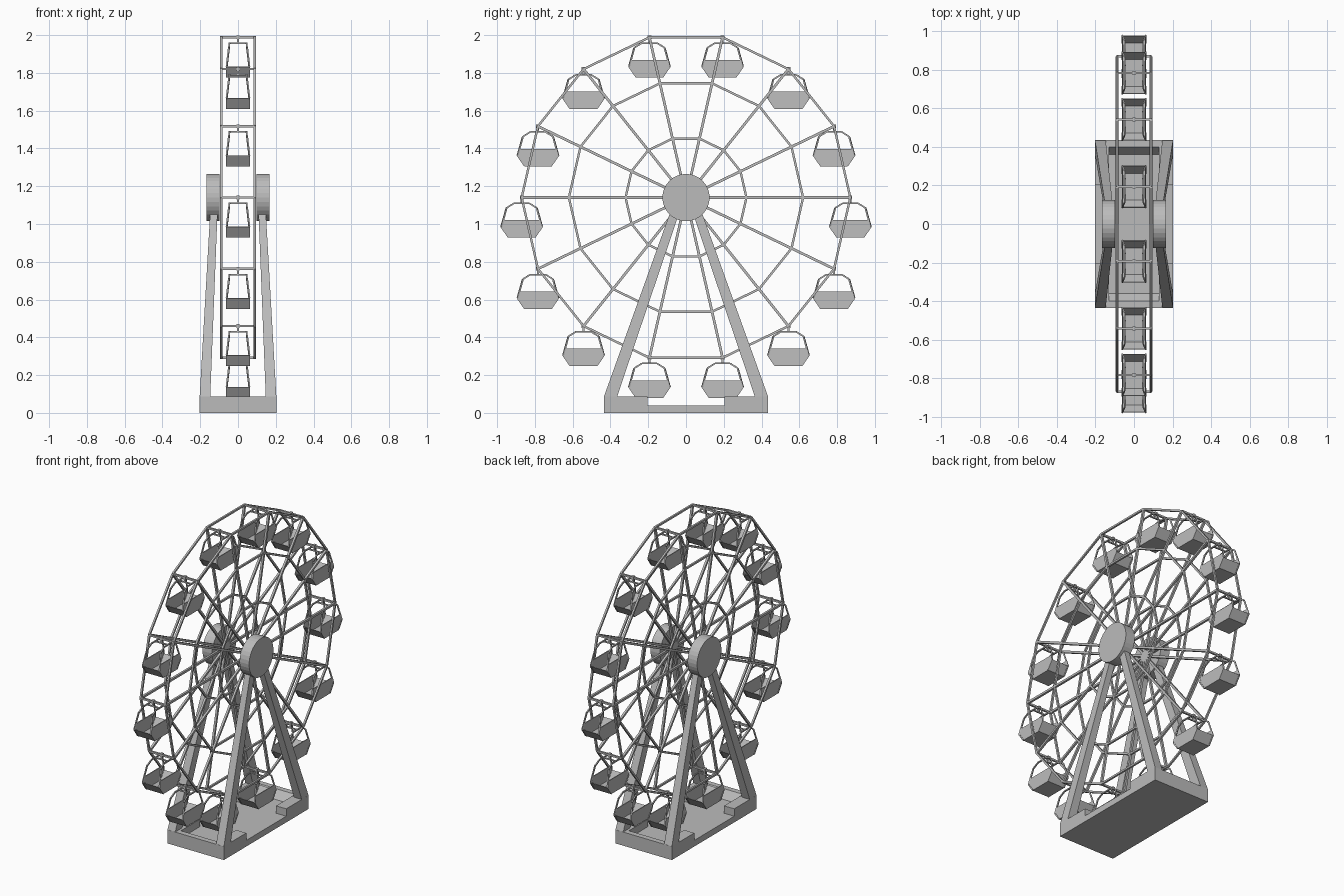
import bpy, bmesh
from math import cos, sin, pi
from mathutils import Vector, Matrix

cube = bpy.data.objects.get("Cube")
if cube:
    bpy.data.objects.remove(cube, do_unlink=True)

grey = bpy.data.materials.new("plain grey")
grey.use_nodes = True
tone = (0.5, 0.5, 0.5, 1)
grey.diffuse_color = tone
grey.node_tree.nodes["Principled BSDF"].inputs["Base Color"].default_value = tone

AXLE_Z, SIDES, RIM = 1.14, 14, 0.87
PLANE = 0.088


def finish(bm, name):
    bmesh.ops.recalc_face_normals(bm, faces=bm.faces)
    mesh = bpy.data.meshes.new(name)
    bm.to_mesh(mesh)
    bm.free()
    mesh.materials.append(grey)
    obj = bpy.data.objects.new(name, mesh)
    bpy.context.collection.objects.link(obj)
    return obj


def frustum(bm, low, high):
    """Block between two level rectangles, each (x0, x1, y0, y1, z)."""
    loops = []
    for x0, x1, y0, y1, z in (low, high):
        loops.append([bm.verts.new(p) for p in
                      ((x0, y0, z), (x1, y0, z), (x1, y1, z), (x0, y1, z))])
    a, b = loops
    bm.faces.new(a[::-1])
    bm.faces.new(b)
    for i in range(4):
        j = (i + 1) % 4
        bm.faces.new((a[i], a[j], b[j], b[i]))


def bar(bm, start, end, width):
    """Square bar between two points."""
    start, end = Vector(start), Vector(end)
    along = end - start
    turn = along.to_track_quat('Z', 'X').to_matrix().to_4x4()
    size = Matrix.Diagonal((width, width, along.length, 1))
    bmesh.ops.create_cube(bm, size=1, matrix=Matrix.Translation((start + end) / 2) @ turn @ size)


def mirrored(bm, axis):
    """Add a copy of everything reflected across the x or y axis."""
    scale = Vector((-1, 1, 1)) if axis == 'x' else Vector((1, -1, 1))
    copy = bmesh.ops.duplicate(bm, geom=bm.verts[:] + bm.edges[:] + bm.faces[:])
    bmesh.ops.scale(bm, vec=scale, verts=[g for g in copy["geom"] if isinstance(g, bmesh.types.BMVert)])


def spoke_point(i, radius, x=0.0):
    a = 2 * pi * i / SIDES
    return Vector((x, radius * cos(a), AXLE_Z + radius * sin(a)))


# Base: raised border with a gap halfway along each long side
bm = bmesh.new()
frustum(bm, (0.13, 0.203, 0.205, 0.435, 0.04), (0.13, 0.203, 0.205, 0.435, 0.088))
mirrored(bm, 'x')
frustum(bm, (-0.13, 0.13, 0.36, 0.435, 0.04), (-0.13, 0.13, 0.4, 0.435, 0.088))
mirrored(bm, 'y')
frustum(bm, (-0.203, 0.203, -0.435, 0.435, 0), (-0.203, 0.203, -0.435, 0.435, 0.04))
finish(bm, "base")

# Leaning support legs
bm = bmesh.new()
frustum(bm, (0.147, 0.203, 0.365, 0.435, 0.085), (0.107, 0.145, 0.022, 0.07, 1.1))
mirrored(bm, 'x')
mirrored(bm, 'y')
finish(bm, "support_legs")

# Hub discs
for side, label in ((1, "left"), (-1, "right")):
    bm = bmesh.new()
    place = Matrix.Translation((side * 0.133, 0, AXLE_Z)) @ Matrix.Rotation(pi / 2, 4, 'Y')
    bmesh.ops.create_cone(bm, cap_ends=True, segments=32, radius1=0.125, radius2=0.125,
                          depth=0.068, matrix=place)
    hub = finish(bm, label + "_hub")
    for face in hub.data.polygons:
        face.use_smooth = False

# Wheel sides: spokes and three rings
for side, label in ((1, "left"), (-1, "right")):
    bm = bmesh.new()
    x = side * PLANE
    for i in range(SIDES):
        bar(bm, spoke_point(i, 0, x), spoke_point(i, RIM, x), 0.014)
        for radius in (0.32, 0.62, RIM):
            bar(bm, spoke_point(i, radius, x), spoke_point(i + 1, radius, x), 0.012)
    finish(bm, label + "_wheel")

# Cross bars joining the two rims
bm = bmesh.new()
for i in range(SIDES):
    bar(bm, spoke_point(i, RIM, -PLANE), spoke_point(i, RIM, PLANE), 0.012)
finish(bm, "cross_bars")

# Cabin outline in y and z, from the roof down to the floor, hung from the origin
outline = [(0.04, -0.03), (0.08, -0.055), (0.108, -0.155), (0.07, -0.21)]
RAIL_Z = -0.12


def lean(z):
    return 0.06 if z < -0.155 else 0.045 + 0.015 * (-0.03 - z) / 0.125


def cabin_frame():
    bm = bmesh.new()
    for (y0, z0), (y1, z1) in zip(outline, outline[1:]):
        bar(bm, (lean(z0), y0, z0), (lean(z1), y1, z1), 0.008)
    mirrored(bm, 'y')
    z = outline[0][1]
    bar(bm, (lean(z), -0.04, z), (lean(z), 0.04, z), 0.008)
    mirrored(bm, 'x')
    bar(bm, (-lean(z), 0, z), (lean(z), 0, z), 0.008)
    # Hanger and its collar
    bar(bm, (0, 0, z), (0, 0, 0), 0.01)
    bar(bm, (-0.009, 0, 0), (0.009, 0, 0), 0.02)
    return finish(bm, "cabin_frame")


def cabin_tub():
    bm = bmesh.new()
    (yw, zw), (yf, zf) = outline[2:]
    rows = [(0.098, RAIL_Z), (yw, zw), (yf, zf)]
    ring = [(y, z) for y, z in rows] + [(-y, z) for y, z in rows[::-1]]
    sides = [[bm.verts.new((s * lean(z), y, z)) for y, z in ring] for s in (-1, 1)]
    for loop in sides:
        bm.faces.new(loop)
    # Sloping ends and the floor
    for i in (1, 2, 3):
        bm.faces.new((sides[0][i], sides[0][i + 1], sides[1][i + 1], sides[1][i]))
    tub = finish(bm, "cabin_tub")
    thick = tub.modifiers.new("Thickness", 'SOLIDIFY')
    thick.thickness = 0.006
    thick.offset = 0
    return tub


# One cabin under each rim corner, sharing the same meshes
for part in (cabin_frame(), cabin_tub()):
    name = part.name
    for i in range(SIDES):
        cabin = part if i == 0 else part.copy()
        if i:
            bpy.context.collection.objects.link(cabin)
        cabin.name = f"{name}_{i + 1}"
        cabin.location = spoke_point(i, RIM)
